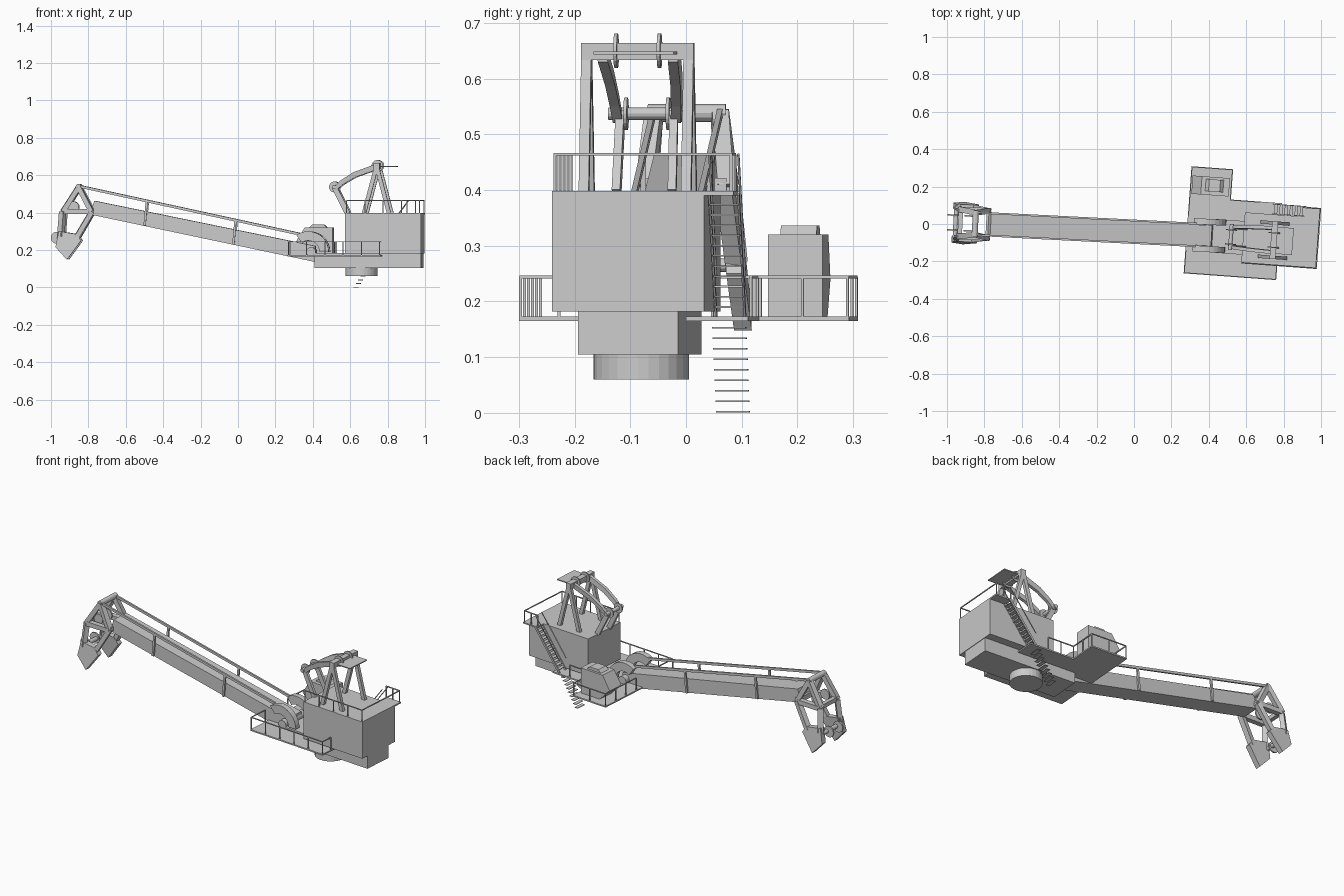
import bpy, bmesh, math
from mathutils import Matrix, Vector

if "Cube" in bpy.data.objects:
    bpy.data.objects.remove(bpy.data.objects["Cube"])

mat = bpy.data.materials.new("machine grey")
mat.use_nodes = True
GREY = (0.6, 0.6, 0.6, 1)
mat.diffuse_color = GREY
mat.node_tree.nodes["Principled BSDF"].inputs["Base Color"].default_value = GREY


def frame(x, y, degrees):
    return Matrix.Translation((x, y, 0)) @ Matrix.Rotation(math.radians(degrees), 4, 'Z')


BODY = frame(0.66, -0.08, -4.2)     # origin on the slewing axis
BOOM = frame(0, -0.0415, -2.9)


def finish(name, bm, place):
    bmesh.ops.recalc_face_normals(bm, faces=bm.faces)
    me = bpy.data.meshes.new(name)
    bm.to_mesh(me)
    bm.free()
    me.materials.append(mat)
    ob = bpy.data.objects.new(name, me)
    ob.matrix_world = place
    bpy.context.collection.objects.link(ob)
    return ob


def add_beam(bm, p, q, w, h):
    p, q = Vector(p), Vector(q)
    d = (q - p).normalized()
    side = d.cross(Vector((0, 0, 1)))
    side = side.normalized() if side.length > 0.01 else Vector((0, 1, 0))
    m = Matrix((d * (q - p).length, side * w, side.cross(d) * h)).transposed().to_4x4()
    bmesh.ops.create_cube(bm, size=1, matrix=Matrix.Translation((p + q) / 2) @ m)


def beams(name, pairs, w, h, place=BODY):
    bm = bmesh.new()
    for p, q in pairs:
        add_beam(bm, p, q, w, h)
    return finish(name, bm, place)


def box(name, xs, ys, zs, place=BODY):
    y, z = sum(ys) / 2, sum(zs) / 2
    return beams(name, [((xs[0], y, z), (xs[1], y, z))], ys[1] - ys[0], zs[1] - zs[0], place)


def plate(name, outline, y0, y1, place=BODY, lean=0, pivot=0):
    """Side profile in x and z, extruded across y, optionally leaning outward."""
    bm = bmesh.new()
    rings = [[bm.verts.new((x, y + lean * (pivot - z), z)) for x, z in outline] for y in (y0, y1)]
    n = len(outline)
    for r in rings:
        bm.faces.new(r)
    for i in range(n):
        j = (i + 1) % n
        bm.faces.new((rings[0][i], rings[0][j], rings[1][j], rings[1][i]))
    return finish(name, bm, place)


def drum(name, centre, r, depth, place=BODY, axis='Y', sides=20):
    bm = bmesh.new()
    m = Matrix.Translation(centre)
    if axis == 'Y':
        m = m @ Matrix.Rotation(math.pi / 2, 4, 'X')
    bmesh.ops.create_cone(bm, cap_ends=True, segments=sides, radius1=r, radius2=r, depth=depth, matrix=m)
    ob = finish(name, bm, place)
    return ob


def railing(name, path, z, top, gap=0.1, t=0.005, posts=True):
    pairs = []
    for (ax, ay), (bx, by) in zip(path, path[1:]):
        pairs.append(((ax, ay, top), (bx, by, top)))
        n = max(1, round(math.hypot(bx - ax, by - ay) / gap)) if posts else 1
        for i in range(n + 1):
            x, y = ax + (bx - ax) * i / n, ay + (by - ay) * i / n
            pairs.append(((x, y, z), (x, y, top)))
    return beams(name, pairs, t, t)


# Slewing base, counterweight and machinery house
drum("slewing_ring", (0, 0, 0.085), 0.086, 0.05, axis='Z', sides=28)
box("base_frame", (-0.245, 0.325), (-0.09, 0.09), (0.105, 0.183))
box("machinery_house", (-0.077, 0.328), (-0.137, 0.137), (0.182, 0.398))

# Walkway deck with cab wing
box("deck", (-0.38, 0.116), (-0.212, 0.2), (0.165, 0.173))
box("cab_deck", (-0.38, -0.157), (0.2, 0.362), (0.165, 0.173))
railing("right_deck_railing", [(-0.377, -0.09), (-0.377, -0.209), (0.113, -0.209), (0.113, -0.14)], 0.17, 0.244)
railing("left_deck_railing", [(-0.377, 0.1), (-0.377, 0.359), (-0.16, 0.359), (-0.16, 0.197), (0.0, 0.197)], 0.17, 0.244)

# Operator cab with sloped front and roof hood
plate("cab", [(-0.3, 0.173), (-0.37, 0.24), (-0.32, 0.32), (-0.17, 0.32), (-0.17, 0.173)], 0.215, 0.313)
plate("cab_roof_hood", [(-0.3, 0.318), (-0.28, 0.336), (-0.22, 0.336), (-0.2, 0.318)], 0.235, 0.3)

# House roof railings and landing
railing("roof_railing_right", [(-0.07, -0.132), (0.322, -0.132)], 0.398, 0.464)
railing("roof_railing_rear", [(0.322, -0.132), (0.322, 0.185)], 0.398, 0.464, posts=False)
railing("roof_railing_left", [(0.322, 0.185), (0.23, 0.185)], 0.392, 0.464, gap=0.04)
box("stair_landing", (0.23, 0.328), (0.137, 0.19), (0.39, 0.398))

# Stairs: upper flight to the roof, lower flight to the ground
def stairs(name, x0, z0, x1, z1, y, count, half=0.03):
    pairs = []
    for i in range(count):
        f = i / (count - 1)
        x, z = x0 + (x1 - x0) * f, z0 + (z1 - z0) * f
        pairs.append(((x, y - half, z), (x, y + half, z)))
    return beams(name, pairs, 0.022, 0.003)


stairs("lower_stair_treads", -0.04, 0.002, 0.055, 0.153, 0.162, 9)
stairs("upper_stair_treads", 0.09, 0.19, 0.24, 0.392, 0.166, 12, 0.026)
for y in (0.14, 0.192):
    beams("upper_stair_stringer", [((0.075, y, 0.172), (0.24, y, 0.394))], 0.004, 0.012)
    beams("upper_stair_handrail", [((0.075, y, 0.244), (0.24, y, 0.464))], 0.004, 0.004)

# Rear A-frame mast, front sheave frame and curved links
TOP, LOW = (0.088, 0.65), (-0.142, 0.537)
for s in (-1, 1):
    beams("mast_legs", [((TOP[0], s * 0.092, TOP[1]), (x, s * 0.092, 0.395)) for x in (0.02, 0.155)], 0.018, 0.022)
    beams("mast_stay_legs", [((LOW[0], s * 0.048, LOW[1]), (-0.07, s * 0.05, 0.395))], 0.015, 0.028)
    plate("curved_link", [(-0.152, 0.525), (-0.11, 0.57), (-0.04, 0.615), (0.088, 0.662),
                          (0.088, 0.63), (-0.03, 0.588), (-0.095, 0.55), (-0.13, 0.52)],
          s * 0.058 - 0.009, s * 0.058 + 0.009, lean=-s * 0.1, pivot=0.58)
    drum("mast_sheave", (TOP[0], s * 0.039, TOP[1]), 0.031, 0.006)
    drum("front_sheave", (LOW[0], s * 0.038, LOW[1]), 0.029, 0.006)
box("mast_crosshead", (TOP[0] - 0.016, TOP[0] + 0.016), (-0.101, 0.101), (0.633, 0.664))
drum("front_sheave_axle", (LOW[0], 0, LOW[1]), 0.011, 0.14, sides=12)
box("mast_service_platform", (0.088, 0.19), (-0.072, 0.072), (0.643, 0.649))

# Main boom box girder
plate("boom_girder", [(-0.79, 0.39), (-0.767, 0.463), (0.3, 0.245), (0.415, 0.222), (0.415, 0.136)],
      -0.055, 0.055, BOOM)

# Pendant rails, posts and boom foot brackets on each side
for s in (-1, 1):
    y = s * 0.06
    beams("pendant_rail", [((-0.85, y, 0.541), (0.33, y, 0.285))], 0.01, 0.014, BOOM)
    for x, z in ((-0.485, 0.458), (-0.01, 0.356)):
        beams("pendant_post", [((x, y, z + 0.005), (x - 0.012, y, z - 0.128))], 0.01, 0.012, BOOM)
    arc = [math.radians(125 - 12.5 * i) for i in range(11)]
    ring = [(0.38 + 0.11 * math.cos(a), 0.19 + 0.11 * math.sin(a)) for a in arc]
    ring += [(0.38 + 0.06 * math.cos(a), 0.19 + 0.06 * math.sin(a)) for a in reversed(arc)]
    plate("boom_foot_bracket", ring, s * 0.073 - 0.016, s * 0.073 + 0.016, BOOM)
drum("boom_foot_pin", (0.395, 0, 0.19), 0.025, 0.17, BOOM)

# Boom head: splayed triangular frames, lower cheeks and sheaves
for s in (-1, 1):
    def at(x, z):
        return (x, s * (0.058 + 0.1 * (0.545 - z)), z)
    apex, front, back = at(-0.85, 0.538), at(-0.935, 0.405), at(-0.78, 0.405)
    low_f, low_b = at(-0.945, 0.27), at(-0.865, 0.26)
    beams("head_frame", [(apex, front), (apex, back), (front, back),
                         (front, low_f), (back, low_b)], 0.03, 0.026, BOOM)
    plate("head_cheek", [(-0.955, 0.3), (-0.86, 0.285), (-0.835, 0.25), (-0.91, 0.148), (-0.972, 0.215)],
          s * 0.058 - 0.016, s * 0.058 + 0.016, BOOM, lean=s * 0.1, pivot=0.545)
    drum("head_sheave", (-0.968, s * 0.04, 0.265), 0.032, 0.008, BOOM)
    drum("upper_head_sheave", (-0.88, s * 0.04, 0.43), 0.03, 0.008, BOOM)
drum("head_axle", (-0.85, 0, 0.538), 0.016, 0.14, BOOM, sides=12)
drum("head_lower_axle", (-0.955, 0, 0.265), 0.012, 0.16, BOOM, sides=12)
beams("head_crossbar", [((-0.78, -0.075, 0.41), (-0.78, 0.075, 0.41)),
                        ((-0.93, -0.075, 0.41), (-0.93, 0.075, 0.41))], 0.024, 0.024, BOOM)
